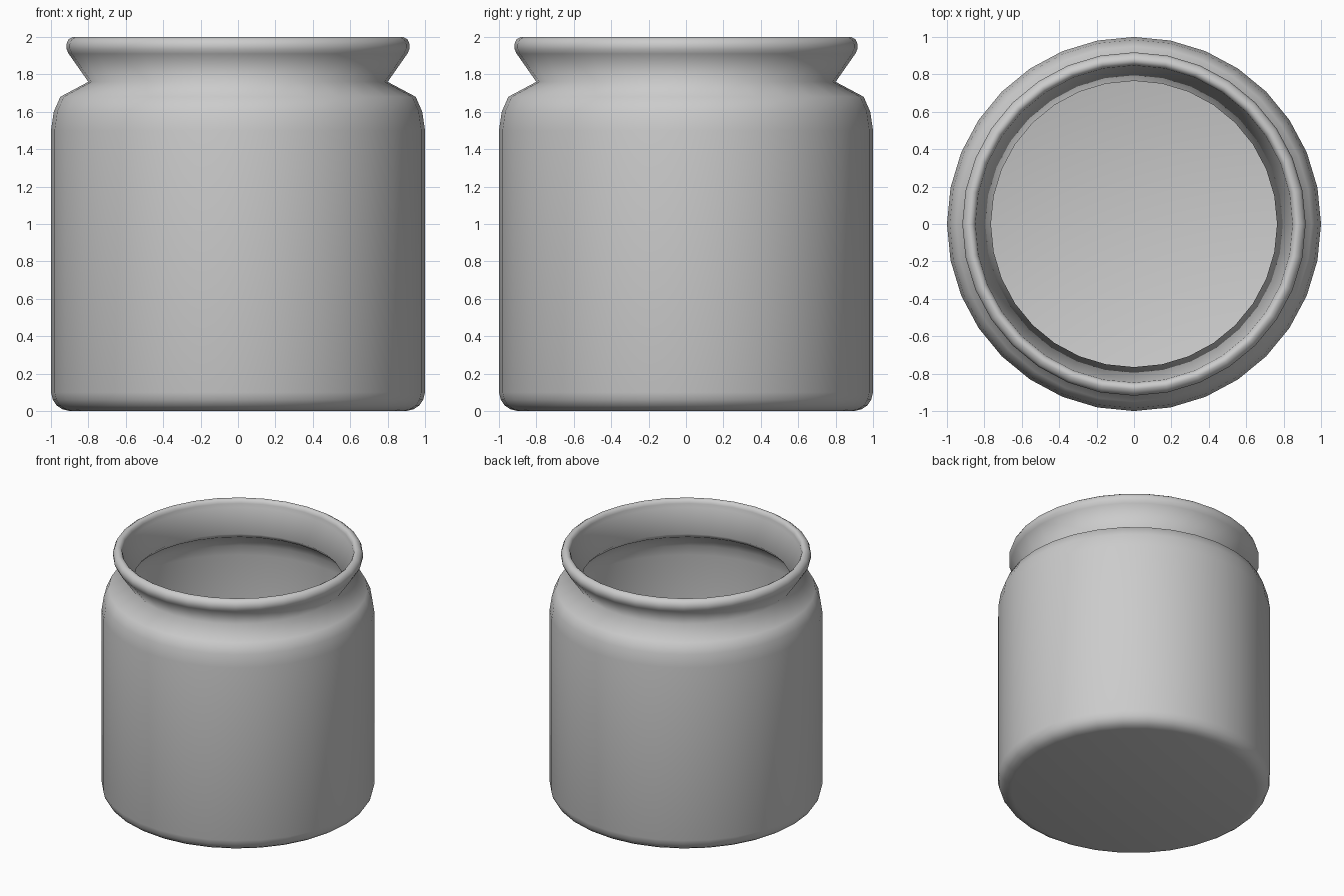
import bpy, bmesh, math

if "Cube" in bpy.data.objects:
    bpy.data.objects.remove(bpy.data.objects["Cube"])

SIDES = 32


def lathe(name, profile, smooth_angle):
    """Revolve an (r, z) profile round z; radius 0 becomes a single pole vertex."""
    bm = bmesh.new()
    rings = []
    for r, z in profile:
        n = SIDES if r > 0 else 1
        rings.append([bm.verts.new((r * math.cos(2 * math.pi * i / SIDES),
                                    r * math.sin(2 * math.pi * i / SIDES), z))
                      for i in range(n)])
    for a, b in zip(rings, rings[1:]):
        for i in range(SIDES):
            j = (i + 1) % SIDES
            if len(a) == 1:
                bm.faces.new((a[0], b[j], b[i]))
            elif len(b) == 1:
                bm.faces.new((a[i], a[j], b[0]))
            else:
                bm.faces.new((a[i], a[j], b[j], b[i]))
    mesh = bpy.data.meshes.new(name)
    bm.to_mesh(mesh)
    bm.free()
    ob = bpy.data.objects.new(name, mesh)
    bpy.context.collection.objects.link(ob)
    bpy.ops.object.select_all(action='DESELECT')
    ob.select_set(True)
    bpy.context.view_layer.objects.active = ob
    bpy.ops.object.shade_smooth_by_angle(angle=math.radians(smooth_angle))
    return ob


# Outside: flat base, rounded foot, straight wall, shoulder
outside = [(0, 0), (0.90, 0), (0.94, 0.01), (0.97, 0.03), (0.99, 0.06), (1.0, 0.10),
           (1.0, 1.50), (0.985, 1.60), (0.95, 1.68), (0.80, 1.76)]
# Flared neck with a rolled lip
lip = [(0.905, 1.91), (0.917, 1.935), (0.918, 1.96), (0.908, 1.985), (0.885, 2.0),
       (0.87, 2.0), (0.855, 1.99), (0.848, 1.97), (0.845, 1.94)]
# Inside: throat, underside of the shoulder, thin wall and floor
inside = [(0.765, 1.76), (0.80, 1.72), (0.92, 1.65), (0.95, 1.58), (0.965, 1.50),
          (0.965, 0.11), (0.94, 0.06), (0.89, 0.04), (0, 0.04)]

lathe("jar", outside + lip + inside, 180)
